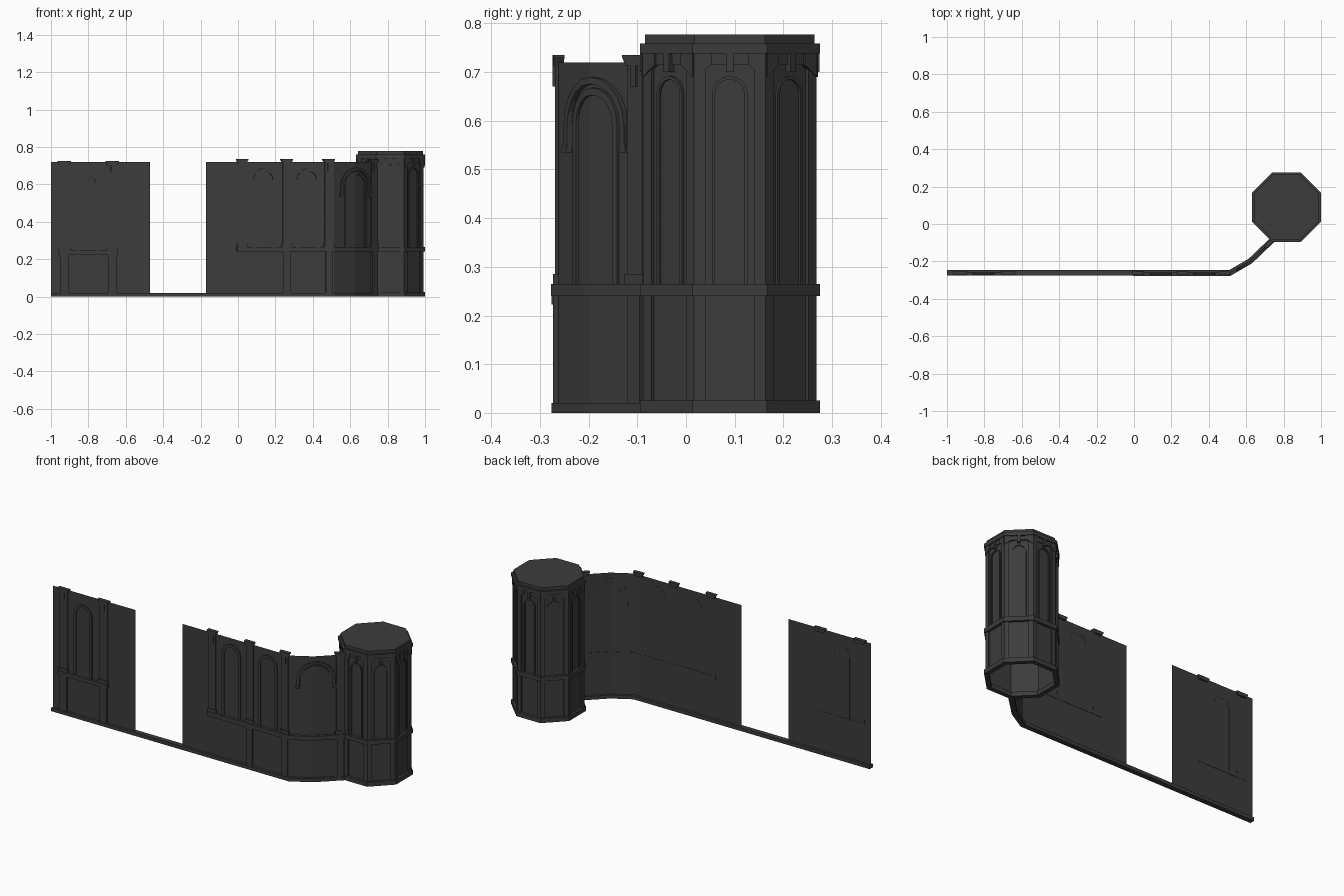
import bpy
import math
from mathutils import Vector

cube = bpy.data.objects.get("Cube")
if cube:
    bpy.data.objects.remove(cube, do_unlink=True)

stone = bpy.data.materials.new("dark stone")
stone.use_nodes = True
stone.diffuse_color = (0.045, 0.045, 0.045, 1)
bsdf = next(n for n in stone.node_tree.nodes if n.type == 'BSDF_PRINCIPLED')
bsdf.inputs["Base Color"].default_value = (0.045, 0.045, 0.045, 1)
bsdf.inputs["Roughness"].default_value = 0.9


def make(name, verts, faces):
    mesh = bpy.data.meshes.new(name)
    mesh.from_pydata([tuple(v) for v in verts], [], faces)
    mesh.materials.append(stone)
    obj = bpy.data.objects.new(name, mesh)
    bpy.context.collection.objects.link(obj)
    return obj


# Wall line in plan; wall coordinates are (distance along, distance out, height)
path = [Vector(p) for p in ((-1, -0.262), (0.512, -0.262), (0.622, -0.198), (0.742, -0.083))]
dirs = [(b - a).normalized() for a, b in zip(path, path[1:])]
norms = [Vector((d.y, -d.x)) for d in dirs]
stops = [0.0]
for a, b in zip(path, path[1:]):
    stops.append(stops[-1] + (b - a).length)
END = stops[-1]


def mitre(i):
    n0, n1 = norms[max(i - 1, 0)], norms[min(i, len(norms) - 1)]
    return (n0 + n1) / (1 + n0.dot(n1))


def on_wall(s, d, z):
    i = max(k for k in range(len(dirs)) if k == 0 or s >= stops[k])
    t = (s - stops[i]) / (stops[i + 1] - stops[i])
    p = (path[i] + mitre(i) * d).lerp(path[i + 1] + mitre(i + 1) * d, t)
    return Vector((p.x, p.y, z))


def sweep(name, s0, s1, section):
    """Closed section of (out, height) carried along the wall."""
    ss = [s0] + [s for s in stops if s0 < s < s1] + [s1]
    n = len(section)
    verts = [on_wall(s, d, z) for s in ss for d, z in section]
    faces = [(r * n + k, r * n + (k + 1) % n, (r + 1) * n + (k + 1) % n, (r + 1) * n + k)
             for r in range(len(ss) - 1) for k in range(n)]
    faces += [tuple(reversed(range(n))), tuple(range(len(verts) - n, len(verts)))]
    return make(name, verts, faces)


def bar(name, s0, s1, z0, z1, d0, d1):
    return sweep(name, s0, s1, [(d0, z0), (d0, z1), (d1, z1), (d1, z0)])


def prism(name, place, outline, d0, d1):
    """Outline of (along, height) given depth on any surface."""
    n = len(outline)
    verts = [place(s, d, z) for d in (d0, d1) for s, z in outline]
    faces = [(k, (k + 1) % n, n + (k + 1) % n, n + k) for k in range(n)]
    faces += [tuple(reversed(range(n))), tuple(range(n, 2 * n))]
    return make(name, verts, faces)


def block(name, place, s0, s1, z0, z1, d0, d1):
    return prism(name, place, [(s0, z0), (s1, z0), (s1, z1), (s0, z1)], d0, d1)


def arch_line(c, half, base, top, steps):
    pts = [(c + half, base)]
    for k in range(steps + 1):
        a = math.pi * k / steps
        pts.append((c + half * math.cos(a), top - half + half * math.sin(a)))
    return pts + [(c - half, base)]


def arch(name, place, c, half, base, top, band, d0, d1, steps=10):
    """Raised round-headed frame."""
    outer = arch_line(c, half, base, top, steps)
    inner = arch_line(c, half - band, base, top - band, steps)
    n = len(outer)
    verts = [place(s, d, z) for line, d in ((outer, d0), (outer, d1), (inner, d1), (inner, d0))
             for s, z in line]
    faces = [(r * n + k, r * n + k + 1, (r + 1) % 4 * n + k + 1, (r + 1) % 4 * n + k)
             for r in range(4) for k in range(n - 1)]
    faces += [(0, n, 2 * n, 3 * n), (n - 1, 4 * n - 1, 3 * n - 1, 2 * n - 1)]
    return make(name, verts, faces)


# Wall sheets with an open gap between them, joined by a low plinth
def sheet(name, s0, s1, top):
    ss = [s0] + [s for s in stops if s0 < s < s1] + [s1]
    verts = [on_wall(s, 0, z) for s in ss for z in (0.0, top)]
    make(name, verts, [(2 * k, 2 * k + 2, 2 * k + 3, 2 * k + 1) for k in range(len(ss) - 1)])


sheet("left_wall", 0, 0.53, 0.72)
sheet("right_wall", 0.83, END, 0.72)
bar("plinth", 0, END, 0, 0.02, -0.015, 0.014)


def pilaster(name, c, ledge, half, lower, cap_top):
    block(name + "_shaft", on_wall, c - half, c + half, ledge, 0.715, -0.001, 0.007)
    block(name + "_base", on_wall, c - half - 0.005, c + half + 0.005, ledge, ledge + 0.02, -0.001, 0.011)
    if lower:
        block(name + "_lower", on_wall, c - half + 0.004, c + half - 0.004, 0.02, ledge, -0.001, 0.011)
    w = half + 0.01
    prism(name + "_cap", on_wall, [(c - half, cap_top - 0.022), (c + half, cap_top - 0.022),
          (c + w, cap_top - 0.004), (c + w, cap_top), (c - w, cap_top), (c - w, cap_top - 0.004)],
          -0.01, 0.012)
    block(name + "_bracket", on_wall, c - 0.008, c + 0.008, 0.67, cap_top - 0.01, 0.005, 0.012)


# Left bay
bar("left_ledge", 0.04, 0.355, 0.223, 0.245, -0.002, 0.014)
for i, c in enumerate((0.072, 0.327)):
    pilaster(f"left_pilaster_{i}", c, 0.245, 0.026, True, 0.724)
arch("left_window_frame", on_wall, 0.195, 0.058, 0.245, 0.66, 0.015, -0.001, 0.007)

# Right bays and the bent bay leading to the tower
bar("right_ledge", 0.993, END, 0.24, 0.265, -0.002, 0.015)
for i, (c, lower) in enumerate(((1.022, False), (1.26, True), (1.485, True), (END - 0.025, True))):
    pilaster(f"right_pilaster_{i}", c, 0.265, 0.022, lower, 0.735)
for i, c in enumerate((1.142, 1.375)):
    arch(f"right_window_frame_{i}", on_wall, c, 0.06, 0.265, 0.685, 0.016, -0.001, 0.007)
mid = (stops[1] + END) / 2 - 0.006
arch("bent_window_frame", on_wall, mid, 0.074, 0.265, 0.668, 0.015, -0.001, 0.006)
arch("bent_window_hood", on_wall, mid, 0.1, 0.545, 0.69, 0.014, -0.001, 0.011)
for side in (-1, 1):
    c = mid + side * 0.096
    block("hood_stop", on_wall, c - 0.009, c + 0.009, 0.535, 0.55, -0.001, 0.012)

# Octagonal tower: open beneath, closed on top
CENTRE = Vector((0.815, 0.09, 0))


def ring(name, profile, closed=False, lid=False):
    verts = []
    for apothem, z in profile:
        r = apothem / math.cos(math.pi / 8)
        for k in range(8):
            a = math.pi / 8 + k * math.pi / 4
            verts.append(CENTRE + Vector((r * math.cos(a), r * math.sin(a), z)))
    n = len(profile)
    rows = n if closed else n - 1
    faces = [(r * 8 + k, r * 8 + (k + 1) % 8, (r + 1) % n * 8 + (k + 1) % 8, (r + 1) % n * 8 + k)
             for r in range(rows) for k in range(8)]
    if lid:
        faces.append(tuple(range(8 * n - 8, 8 * n)))
    make(name, verts, faces)


def band(name, apothem, z0, z1, inner=0.16):
    ring(name, [(inner, z0), (apothem, z0), (apothem, z1), (inner, z1)], closed=True)


BODY = 0.17
ring("tower_body", [(BODY, 0), (BODY, 0.745)])
band("tower_plinth", 0.185, 0, 0.025)
band("tower_ledge", 0.185, 0.24, 0.265)
band("tower_frieze", 0.176, 0.715, 0.74)
ring("tower_cornice", [(0.165, 0.738), (0.185, 0.738), (0.185, 0.759), (0.174, 0.759), (0.174, 0.777)], lid=True)

for k in range(8):
    angle = k * math.pi / 4
    out = Vector((math.cos(angle), math.sin(angle), 0))
    along = Vector((-out.y, out.x, 0))

    def on_face(s, d, z):
        return CENTRE + out * (BODY + d) + along * s + Vector((0, 0, z))

    arch(f"tower_window_frame_{k}", on_face, 0, 0.037, 0.265, 0.692, 0.007, -0.002, 0.006, 8)
    block(f"tower_bracket_{k}", on_face, -0.008, 0.008, 0.7, 0.74, 0, 0.014)
    for side in (-1, 1):
        # Corner strips meeting at the octagon's edges
        strip = [(side * 0.05, 0), (side * 0.05, 0.008), (side * 0.0737, 0.008), (side * 0.0704, 0)]
        for part, z0, z1 in (("lower", 0.025, 0.24), ("upper", 0.265, 0.738)):
            verts = [on_face(s, d, z) for z in (z0, z1) for s, d in strip]
            make(f"tower_corner_{part}_{k}", verts,
                 [(i, (i + 1) % 4, 4 + (i + 1) % 4, 4 + i) for i in range(4)] + [(3, 2, 1, 0), (4, 5, 6, 7)])
        prism(f"tower_corner_brace_{k}", on_face, [(side * 0.072, 0.69), (side * 0.072, 0.738),
              (side * 0.038, 0.738), (side * 0.038, 0.715)], 0, 0.011)

# Consistent outward faces on all solid parts
import bmesh
for obj in bpy.context.collection.objects:
    if obj.type == 'MESH' and stone.name in obj.data.materials and not obj.name.endswith("_wall"):
        bm = bmesh.new()
        bm.from_mesh(obj.data)
        bmesh.ops.recalc_face_normals(bm, faces=bm.faces)
        bm.to_mesh(obj.data)
        bm.free()
